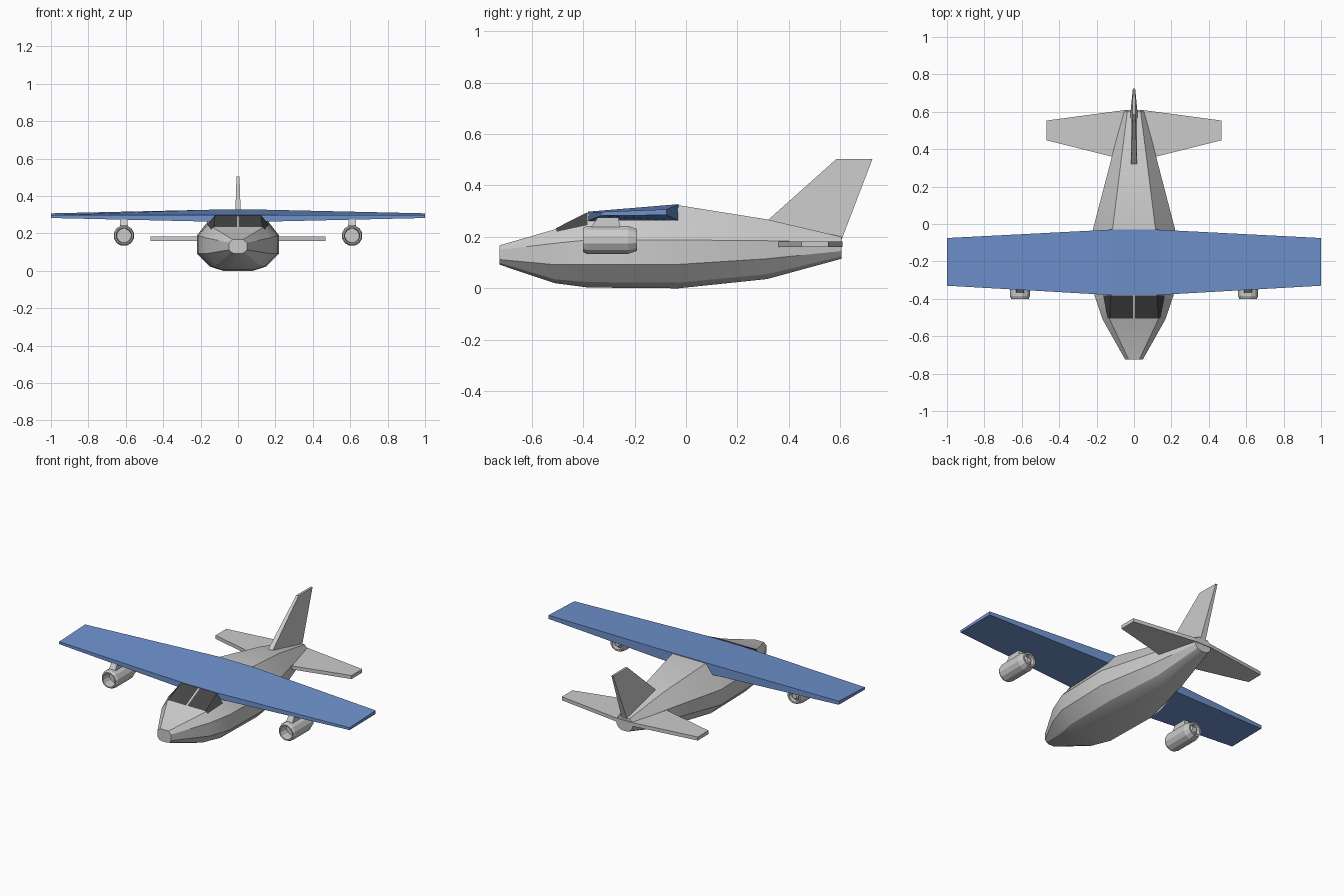
import bpy, bmesh, math
from mathutils import Vector

if "Cube" in bpy.data.objects:
    bpy.data.objects.remove(bpy.data.objects["Cube"])


def material(name, rgb):
    m = bpy.data.materials.new(name)
    m.diffuse_color = (*rgb, 1)
    m.use_nodes = True
    m.node_tree.nodes["Principled BSDF"].inputs["Base Color"].default_value = m.diffuse_color
    return m


BLUE = material("wing_blue", (0.16, 0.29, 0.62))
DARK = material("window_dark", (0.06, 0.06, 0.06))


def make(name, verts, faces, mat=None, smooth=None):
    me = bpy.data.meshes.new(name)
    me.from_pydata([Vector(v) for v in verts], [], faces)
    bm = bmesh.new()
    bm.from_mesh(me)
    bmesh.ops.recalc_face_normals(bm, faces=bm.faces)
    bm.to_mesh(me)
    bm.free()
    ob = bpy.data.objects.new(name, me)
    bpy.context.collection.objects.link(ob)
    if mat:
        me.materials.append(mat)
    if smooth:
        bpy.ops.object.select_all(action='DESELECT')
        ob.select_set(True)
        bpy.context.view_layer.objects.active = ob
        bpy.ops.object.shade_smooth_by_angle(angle=math.radians(smooth))
    return ob


def loft(name, rings, mat=None, smooth=None, closed=False):
    """Skin a list of equal-length rings; cap the ends or join last to first."""
    n, k = len(rings[0]), len(rings)
    verts = [v for r in rings for v in r]
    faces = []
    for i in range(k if closed else k - 1):
        a, b = i * n, (i + 1) % k * n
        faces += [(a + j, a + (j + 1) % n, b + (j + 1) % n, b + j) for j in range(n)]
    if not closed:
        faces += [tuple(range(n)), tuple(range((k - 1) * n, k * n))]
    return make(name, verts, faces, mat, smooth)


# Fuselage: half sections (x, z) from top to bottom, mirrored
SECTIONS = [
    (-0.725, [(.028, .167), (.047, .15), (.047, .112), (.036, .099), (.02, .092)]),
    (-0.51, [(.13, .229), (.168, .175), (.168, .092), (.11, .035), (.06, .02)]),
    (-0.38, [(.12, .294), (.212, .188), (.212, .092), (.145, .024), (.08, .003)]),
    (-0.03, [(.115, .323), (.22, .188), (.22, .093), (.15, .022), (.08, .0)]),
    (0.315, [(.072, .268), (.13, .185), (.13, .115), (.09, .055), (.045, .036)]),
    (0.605, [(.035, .2), (.055, .178), (.055, .145), (.04, .125), (.02, .115)]),
]
rings = []
for y, half in SECTIONS:
    rings.append([(x, y, z) for x, z in half] + [(-x, y, z) for x, z in reversed(half)])
loft("fuselage", rings, smooth=25)

# Wing: tip, root, root, tip
wing = []
for x in (-1, -0.12, 0.12, 1):
    if abs(x) == 1:
        wing.append([(x, -.33, .282), (x, -.33, .297), (x, -.075, .307), (x, -.075, .285)])
    else:
        wing.append([(x, -.38, .262), (x, -.38, .298), (x, -.03, .327), (x, -.03, .262)])
loft("wing", wing, BLUE)

# Tailplane
tail = []
for x, y0, y1 in ((-.468, .448, .553), (-.05, .343, .609), (.05, .343, .609), (.468, .448, .553)):
    tail.append([(x, y0, .16), (x, y0, .182), (x, y1, .182), (x, y1, .16)])
loft("tailplane", tail)

# Fin, thinner towards the tip
fin = [(.315, .262, .016), (.585, .503, .008), (.725, .503, .006), (.605, .19, .018)]
loft("tail_fin", [[(s * t, y, z) for y, z, t in fin] for s in (-1, 1)])

# Engines: hollow turned nacelle, inner plug and pylon
NACELLE = [(-.40, .049), (-.385, .056), (-.225, .056), (-.19, .044),
           (-.19, .034), (-.23, .032), (-.37, .040), (-.40, .042)]
N = 12


def circle(cx, y, cz, r):
    return [(cx + r * math.cos(math.tau * (i + .5) / N), y,
             cz + r * math.sin(math.tau * (i + .5) / N)) for i in range(N)]


for side, s in (("right", 1), ("left", -1)):
    cx, cz = s * .61, .188
    loft(side + "_engine", [circle(cx, y, cz, r) for y, r in NACELLE], closed=True)
    loft(side + "_engine_core", [circle(cx, y, cz, r) for y, r in
                                 ((-.34, .042), (-.22, .036), (-.195, .016))])
    loft(side + "_pylon", [[(cx + dx, y0, z), (cx - dx, y0, z), (cx - dx, y1, z), (cx + dx, y1, z)]
                           for z, y0, y1, dx in ((.235, -.37, -.255, .021), (.288, -.335, -.265, .019))])

    # Windscreen: one front and one wrap-around panel per side, just proud of the skin
    e = .003
    panel = [(.005, -.505, .231 + e), (.13, -.505, .231 + e), (.142, -.503, .217 + e),
             (.165, -.382, .243 + e), (.12 + e, -.382, .293 + e), (.005, -.382, .293 + e)]
    make(side + "_windscreen", [(s * x, y, z) for x, y, z in panel],
         [(0, 1, 4, 5), (1, 2, 3, 4)] if s > 0 else [(5, 4, 1, 0), (4, 3, 2, 1)], DARK)
